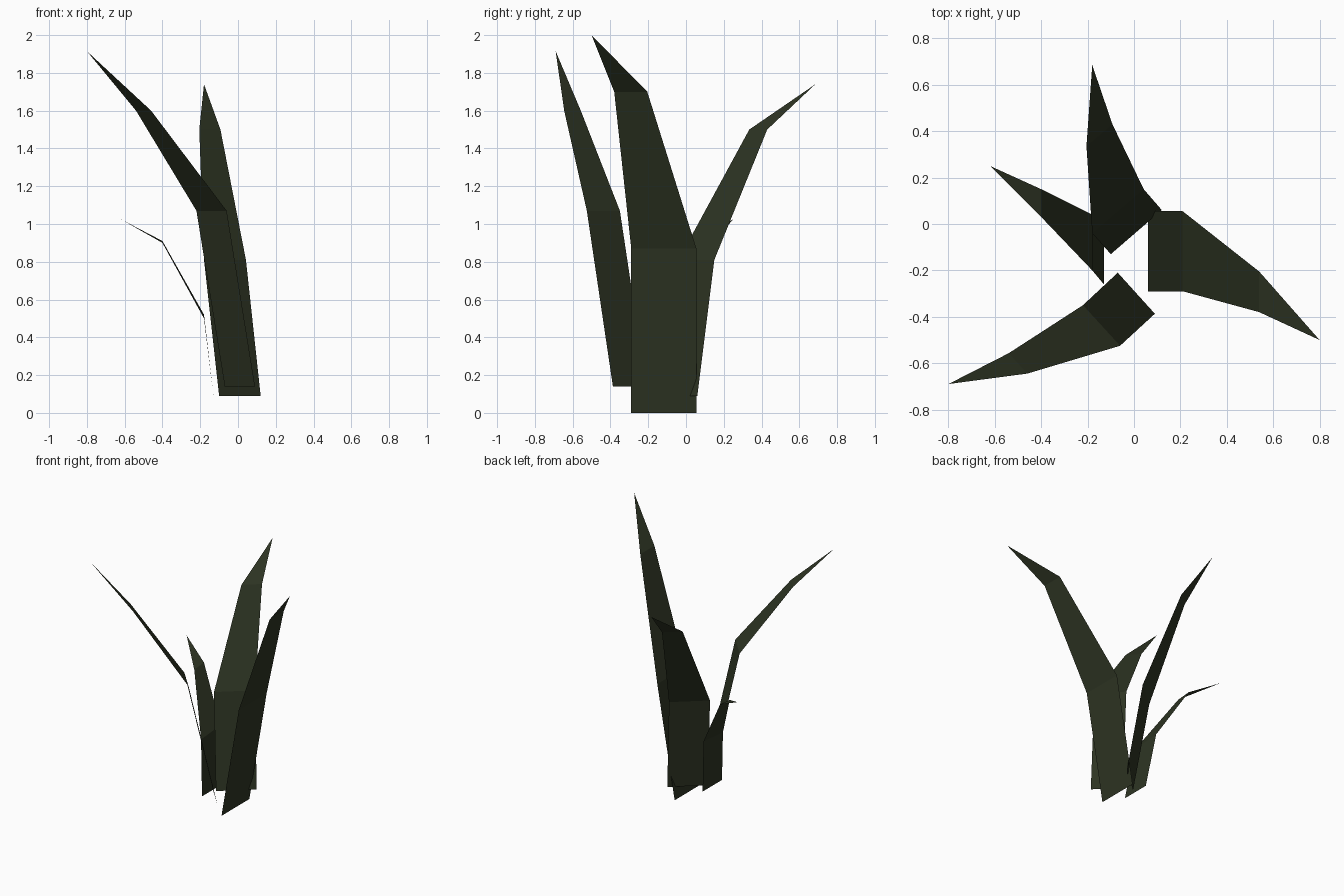
import bpy

# One dark green for the whole plant
green = bpy.data.materials.new("dark leaf green")
green.diffuse_color = (0.027, 0.035, 0.017, 1)


def leaf(name, rows, tip):
    """Flat strip of quads through pairs of edge points, ending in a point."""
    verts = [p for row in rows for p in row] + [tip]
    faces = [(2 * i, 2 * i + 1, 2 * i + 3, 2 * i + 2) for i in range(len(rows) - 1)]
    n = len(verts)
    faces.append((n - 3, n - 2, n - 1))
    mesh = bpy.data.meshes.new(name)
    mesh.from_pydata(verts, [], faces)
    mesh.materials.append(green)
    obj = bpy.data.objects.new(name, mesh)
    bpy.context.collection.objects.link(obj)
    return obj


# Tall leaf bending right
leaf("right_leaf", [
    [(0.06, -0.29, 0), (0.06, 0.055, 0)],
    [(0.21, -0.29, 0.87), (0.21, 0.055, 0.87)],
    [(0.54, -0.38, 1.70), (0.54, -0.205, 1.70)],
], (0.80, -0.50, 2.0))

# Leaf bending to the back
leaf("back_leaf", [
    [(0.12, 0.06, 0.09), (-0.10, -0.13, 0.09)],
    [(0.042, 0.15, 0.81), (-0.18, -0.04, 0.81)],
    [(-0.093, 0.43, 1.50), (-0.205, 0.335, 1.50)],
], (-0.18, 0.685, 1.74))

# Leaf bending to the front left
leaf("front_leaf", [
    [(-0.07, -0.21, 0.14), (0.09, -0.387, 0.14)],
    [(-0.22, -0.35, 1.07), (-0.06, -0.525, 1.07)],
    [(-0.54, -0.557, 1.60), (-0.46, -0.645, 1.60)],
], (-0.80, -0.69, 1.915))

# Short leaf bending left
leaf("left_leaf", [
    [(-0.13, -0.02, 0.09), (-0.13, -0.26, 0.09)],
    [(-0.18, 0.04, 0.52), (-0.18, -0.20, 0.50)],
    [(-0.40, 0.15, 0.91), (-0.40, 0.03, 0.90)],
], (-0.62, 0.25, 1.025))
